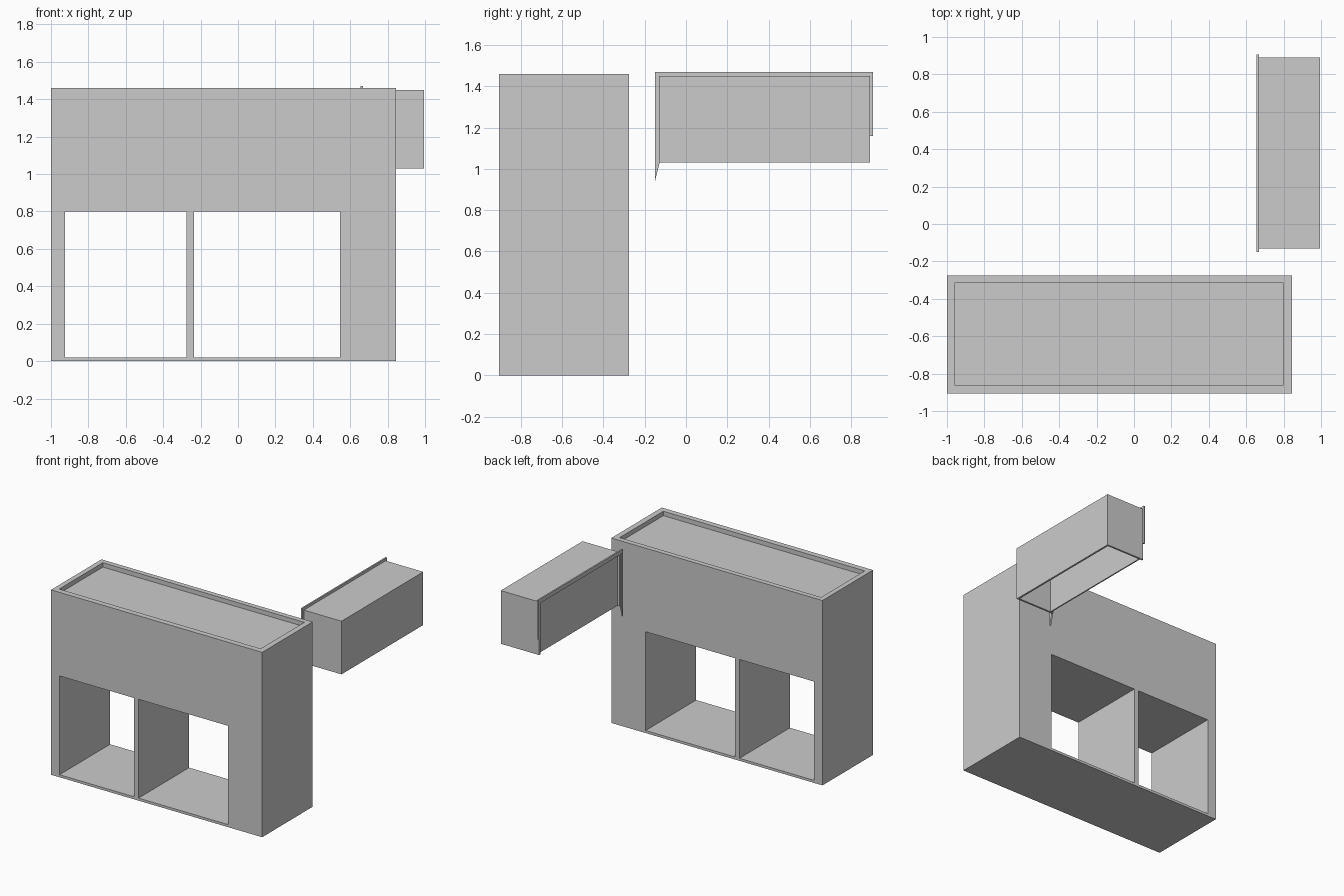
import bpy, bmesh

if "Cube" in bpy.data.objects:
    bpy.data.objects.remove(bpy.data.objects["Cube"])


def box(name, x, y, z):
    """Axis-aligned box from (min, max) pairs."""
    bm = bmesh.new()
    bmesh.ops.create_cube(bm, size=1)
    for v in bm.verts:
        v.co = [r[0] if c < 0 else r[1] for c, r in zip(v.co, (x, y, z))]
    mesh = bpy.data.meshes.new(name)
    bm.to_mesh(mesh)
    bm.free()
    ob = bpy.data.objects.new(name, mesh)
    bpy.context.collection.objects.link(ob)
    return ob


def cut(ob, x, y, z):
    """Subtract a box from ob."""
    cutter = box(ob.name + "_cutter", x, y, z)
    cutter.hide_render = True
    mod = ob.modifiers.new("cut", 'BOOLEAN')
    mod.operation = 'DIFFERENCE'
    mod.solver = 'EXACT'
    mod.object = cutter
    bpy.context.view_layer.objects.active = ob
    bpy.ops.object.modifier_apply(modifier=mod.name)
    bpy.data.objects.remove(cutter)


def plate(name, yz, x0, x1):
    """Flat outline in the yz plane, extruded along x."""
    bm = bmesh.new()
    face = bm.faces.new([bm.verts.new((x0, y, z)) for y, z in yz])
    ext = bmesh.ops.extrude_face_region(bm, geom=[face])["geom"]
    bmesh.ops.translate(bm, vec=(x1 - x0, 0, 0),
                        verts=[g for g in ext if isinstance(g, bmesh.types.BMVert)])
    bmesh.ops.recalc_face_normals(bm, faces=bm.faces[:])
    mesh = bpy.data.meshes.new(name)
    bm.to_mesh(mesh)
    bm.free()
    ob = bpy.data.objects.new(name, mesh)
    bpy.context.collection.objects.link(ob)
    return ob


# Main building block with two through bays and a shallow roof recess
building = box("building", (-1, 0.845), (-0.905, -0.275), (0, 1.46))
for bay in ((-0.925, -0.275), (-0.235, 0.545)):
    cut(building, bay, (-1.2, 0), (0.02, 0.80))
cut(building, (-0.96, 0.80), (-0.86, -0.315), (1.425, 1.6))

# Hollow side canopy: open underneath, inner panel set back on the left
canopy = box("canopy", (0.66, 0.995), (-0.13, 0.89), (1.03, 1.45))
cut(canopy, (0.69, 0.98), (-0.115, 0.875), (0.9, 1.435))
cut(canopy, (0.5, 0.68), (-0.115, 0.875), (0.9, 1.435))

# Thin trim around the canopy's left edge, with uneven ends
plate("canopy_trim", [(-0.15, 0.94), (-0.15, 1.47), (0.905, 1.47), (0.905, 1.16),
                      (0.888, 1.16), (0.888, 1.448), (-0.128, 1.448), (-0.128, 1.03)],
      0.655, 0.667)
